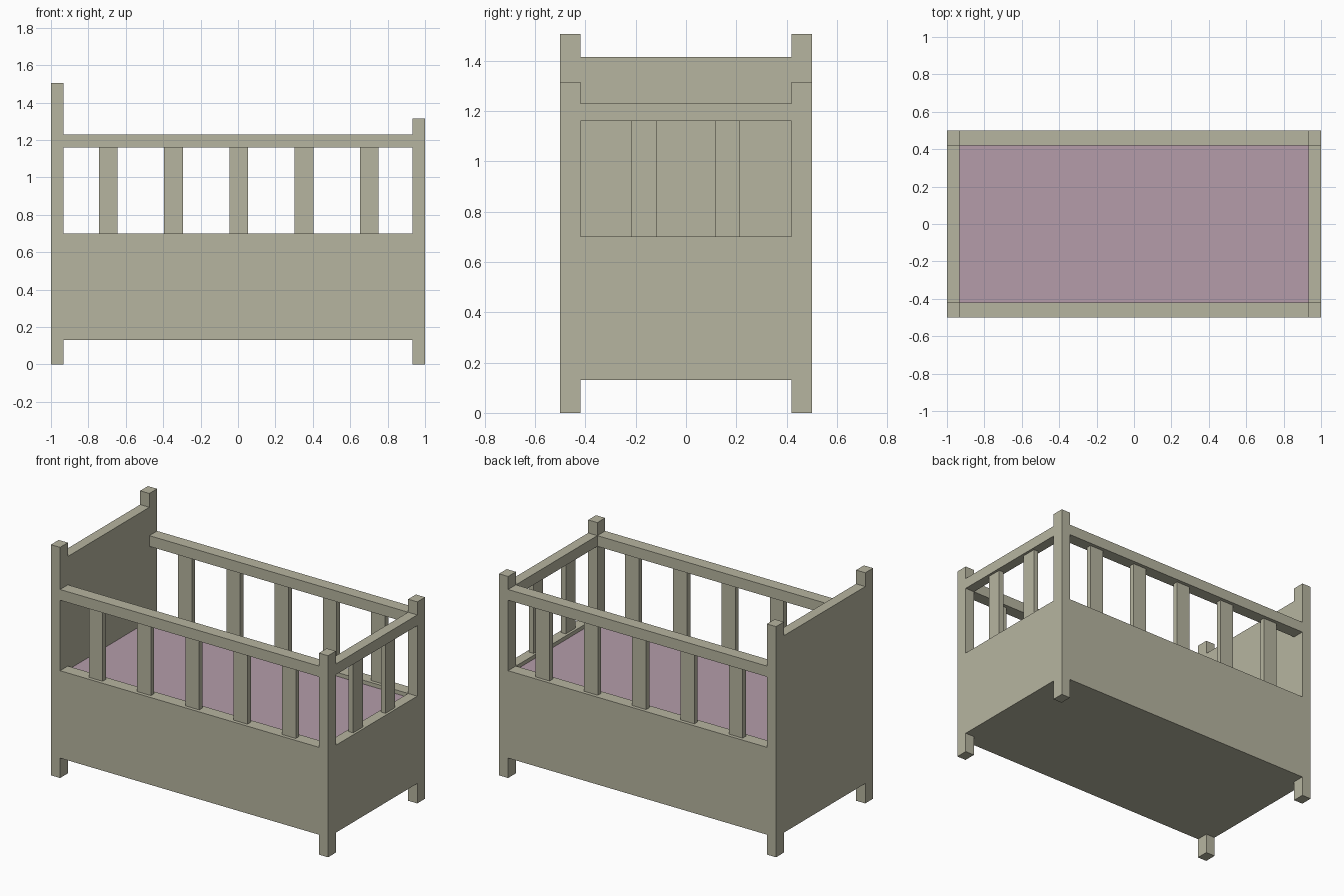
import bpy

if "Cube" in bpy.data.objects:
    bpy.data.objects.remove(bpy.data.objects["Cube"])


def material(name, color):
    m = bpy.data.materials.new(name)
    m.diffuse_color = (*color, 1)
    m.use_nodes = True
    m.node_tree.nodes["Principled BSDF"].inputs["Base Color"].default_value = m.diffuse_color
    return m


WOOD = material("painted_wood", (0.47, 0.46, 0.35))
FABRIC = material("mattress_fabric", (0.46, 0.335, 0.40))


def box(name, x, y, z, mat=WOOD):
    """Box from (min, max) ranges on each axis."""
    lo, hi = zip(x, y, z)
    bpy.ops.mesh.primitive_cube_add(size=1, location=[(a + b) / 2 for a, b in zip(lo, hi)])
    ob = bpy.context.object
    ob.name = name
    ob.scale = [b - a for a, b in zip(lo, hi)]
    bpy.ops.object.transform_apply(location=False, rotation=False, scale=True)
    ob.data.materials.append(mat)
    return ob


XI, YI = 0.934, 0.42            # inner faces of the corner posts
BOTTOM, PANEL = 0.13, 0.70      # lower panels
RAIL = (1.16, 1.23)             # top rails
T = 0.017                       # half thickness of a slat
SX, SY = (1 + XI) / 2, (0.5 + YI) / 2

# Both long sides: posts, panel, rail and slats
for side, s in (("front", -1), ("back", 1)):
    y = sorted((s * YI, s * 0.5))
    box(f"{side}_head_post", (-1, -XI), y, (0, 1.505))
    box(f"{side}_foot_post", (XI, 1), y, (0, 1.315))
    box(f"{side}_panel", (-XI, XI), y, (BOTTOM, PANEL))
    box(f"{side}_rail", (-XI, XI), y, RAIL)
    for i in range(5):
        cx = -0.693 + 0.3485 * i
        box(f"{side}_slat_{i + 1}", (cx - 0.05, cx + 0.05),
            (s * SY - T, s * SY + T), (PANEL, RAIL[0]))

# Solid headboard
box("headboard", (-1, -XI), (-YI, YI), (BOTTOM, 1.415))

# Footboard: panel, rail and two slats
box("foot_panel", (XI, 1), (-YI, YI), (BOTTOM, PANEL))
box("foot_rail", (XI, 1), (-YI, YI), RAIL)
for i, cy in enumerate((-0.168, 0.165)):
    box(f"foot_slat_{i + 1}", (SX - T, SX + T), (cy - 0.05, cy + 0.05), (PANEL, RAIL[0]))

# Base board and mattress
box("base_board", (-XI, XI), (-YI, YI), (BOTTOM, 0.2))
box("mattress", (-XI, XI), (-YI, YI), (0.2, 0.675), FABRIC)
